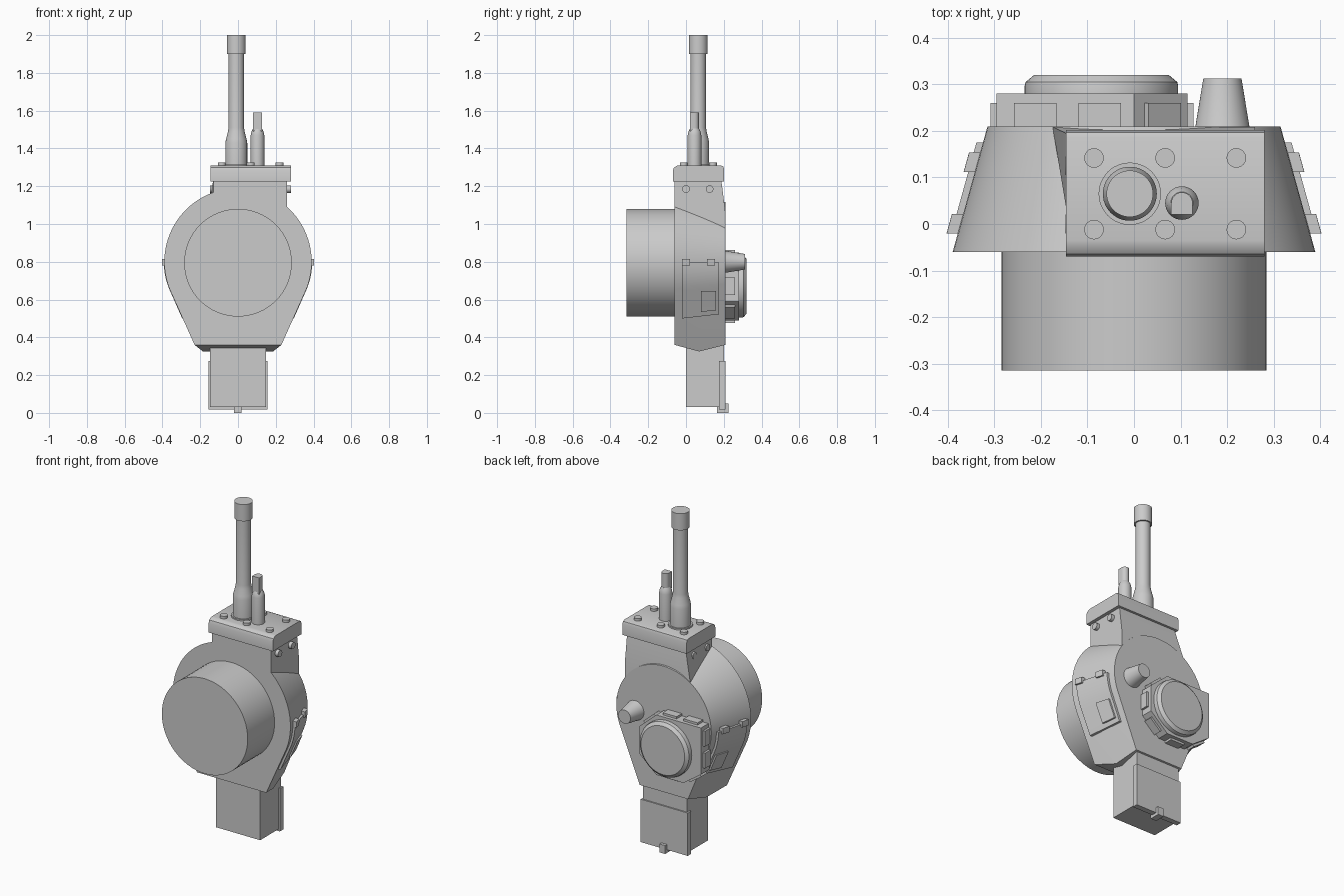
import bpy, bmesh, math
from mathutils import Matrix, Vector

cube = bpy.data.objects.get("Cube")
if cube:
    bpy.data.objects.remove(cube, do_unlink=True)

grey = bpy.data.materials.new("plain_grey")
grey.use_nodes = True
grey.diffuse_color = (0.6, 0.6, 0.6, 1)
grey.node_tree.nodes["Principled BSDF"].inputs["Base Color"].default_value = (0.6, 0.6, 0.6, 1)


def loft(name, rings, matrix=Matrix()):
    """Skin a stack of equal rings and cap both ends."""
    bm = bmesh.new()
    rows = [[bm.verts.new(matrix @ Vector(p)) for p in ring] for ring in rings]
    n = len(rows[0])
    for a, b in zip(rows, rows[1:]):
        for i in range(n):
            j = (i + 1) % n
            bm.faces.new((a[i], a[j], b[j], b[i]))
    bm.faces.new(rows[0])
    bm.faces.new(rows[-1])
    bmesh.ops.recalc_face_normals(bm, faces=bm.faces)
    mesh = bpy.data.meshes.new(name)
    bm.to_mesh(mesh)
    bm.free()
    mesh.materials.append(grey)
    obj = bpy.data.objects.new(name, mesh)
    bpy.context.collection.objects.link(obj)
    bpy.ops.object.select_all(action='DESELECT')
    obj.select_set(True)
    bpy.context.view_layer.objects.active = obj
    bpy.ops.object.shade_smooth_by_angle(angle=math.radians(30))
    return obj


def box(name, x0, x1, y0, y1, z0, z1):
    return loft(name, [[(x0, y0, z), (x1, y0, z), (x1, y1, z), (x0, y1, z)] for z in (z0, z1)])


AXES = {"Z": Matrix(), "Y": Matrix.Rotation(-math.pi / 2, 4, 'X'),
        "X": Matrix.Rotation(math.pi / 2, 4, 'Y')}


def turned(name, profile, loc, axis="Z", sides=48):
    """Round part from (radius, height) pairs along an axis."""
    rings = [[(r * math.cos(2 * math.pi * i / sides), r * math.sin(2 * math.pi * i / sides), h)
              for i in range(sides)] for r, h in profile]
    return loft(name, rings, Matrix.Translation(loc) @ AXES[axis])


# Turret shell: a tapering round shape with a narrowing tail
FRONT, BACK, MID_Z, TAIL_Z = -0.06, 0.21, 0.8, 0.36
DROP = math.radians(22)


def shell_radius(y):
    return 0.39 - 0.075 * (y - FRONT) / (BACK - FRONT)


def tail_width(y):
    return 0.23 - 0.07 * (y - FRONT) / (BACK - FRONT)


def shell_ring(y, tail_z, tail_x):
    r = shell_radius(y)
    ring = [(-tail_x, y, tail_z), (tail_x, y, tail_z)]
    for i in range(57):
        a = -DROP + (math.pi + 2 * DROP) * i / 56
        ring.append((r * math.cos(a), y, MID_Z + r * math.sin(a)))
    return ring


loft("turret_shell", [shell_ring(FRONT, TAIL_Z, 0.23), shell_ring(0.07, 0.325, 0.185),
                      shell_ring(BACK, TAIL_Z, 0.16)])

# Turret ring drum
turned("turret_drum", [(0.285, -0.315), (0.285, -0.05)], (0, 0, 0.795), "Y", 64)

# Neck that carries the gun
neck = []
for z, back, left in ((0.9, 0.209, -0.175), (1.06, 0.209, -0.175), (1.23, 0.187, -0.13)):
    neck.append([(-0.13, FRONT, z), (0.26, FRONT, z), (0.26, back, z), (left, back, z)])
loft("gun_neck", neck)

# Gun plate with rounded long edges
edge = [(-0.07, 1.225), (-0.07, 1.28), (-0.064, 1.298), (-0.05, 1.308), (-0.035, 1.31),
        (0.185, 1.31), (0.197, 1.305), (0.202, 1.29), (0.202, 1.225)]
loft("gun_plate", [[(x, y, z) for y, z in edge] for x in (-0.146, 0.28)])
for x in (-0.086, 0.067, 0.22):
    for y in (-0.012, 0.142):
        turned("plate_bolt", [(0.021, 0), (0.021, 0.016)], (x, y, 1.309), sides=24)
for y in (0, 0.125):
    for x in (-0.147, 0.255):
        turned("neck_bolt", [(0.02, 0), (0.02, 0.025)], (x, y, 1.185), "X", 24)

# Main gun and its muzzle
turned("gun_collar", [(0.067, 1.305), (0.067, 1.318)], (-0.009, 0.065, 0))
turned("gun_barrel", [(0.058, 1.3), (0.058, 1.43), (0.054, 1.45), (0.044, 1.49), (0.041, 1.51),
                      (0.041, 1.91)], (-0.009, 0.065, 0))
turned("gun_muzzle", [(0.05, 1.9), (0.05, 2.0)], (-0.009, 0.065, 0))

# Small gun beside it
turned("small_gun_jacket", [(0.036, 1.3), (0.036, 1.47), (0.032, 1.49), (0.024, 1.505)],
       (0.103, 0.045, 0), sides=32)
tip = [(0.023, -0.025)] + [(0.023 * math.cos(math.pi * i / 12), 0.023 * math.sin(math.pi * i / 12))
                           for i in range(13)] + [(-0.023, -0.025)]
loft("small_gun_tip", [[(0.103 + x, 0.045 + y, z) for x, y in tip] for z in (1.49, 1.59)])

# Stowage bin on the tail
box("stowage_bin", -0.147, 0.147, 0.0, 0.2, 0.03, 0.4)
box("bin_lid", -0.157, 0.155, 0.175, 0.208, 0.018, 0.275)
box("bin_latch", -0.02, 0.018, 0.163, 0.226, 0, 0.05)

# Commander's cupola: faceted base, vision blocks, round hatch
corners = [(-0.295, 0.85), (0, 0.85), (0.115, 0.75), (0.115, 0.59), (0, 0.49),
           (-0.18, 0.49), (-0.295, 0.57)]
loft("cupola_base", [[(x, y, z) for x, z in corners] for y in (0.2, 0.281)])
turned("cupola_hatch", [(0.165, 0.27), (0.165, 0.297), (0.163, 0.305), (0.145, 0.32)],
       (-0.07, 0, 0.67), "Y", 64)
for i, a in enumerate(corners):
    a, b = Vector(a), Vector(corners[(i + 1) % len(corners)])
    along = (b - a).normalized()
    out = Vector((-along.y, along.x))
    for spot in ((0.28, 0.75) if (b - a).length > 0.25 else (0.5,)):
        mid, half = a.lerp(b, spot), along * 0.046
        plan = [mid - half - out * 0.01, mid + half - out * 0.01,
                mid + half + out * 0.013, mid - half + out * 0.013]
        loft("vision_block", [[(p.x, y, p.y) for p in plan] for y in (0.205, 0.26)])

# Pistol port on the rear face
turned("pistol_port", [(0.062, 0.2), (0.058, 0.21), (0.041, 0.313)], (0.19, 0, 0.8), "Y")


def side_x(y, z):
    """Half width of the shell at a point on its flank."""
    r = shell_radius(y)
    turn_z = MID_Z - r * math.sin(DROP)
    if z > turn_z:
        return math.sqrt(r * r - (z - MID_Z) ** 2)
    t = (z - TAIL_Z) / (turn_z - TAIL_Z)
    return tail_width(y) + t * (r * math.cos(DROP) - tail_width(y))


def flank_plate(name, y0, y1, z0, z1, lift, skew=0.0):
    """Plate that follows the flank, built on both sides."""
    for side in (-1, 1):
        rings = []
        for i in range(13):
            t = i / 12
            ring = []
            for y, d in ((y0, -0.015), (y0, lift), (y1, lift), (y1, -0.015)):
                low = z0 + skew * (y - y0) / (y1 - y0)
                z = low + (z1 - low) * t
                ring.append((side * (side_x(y, z) + d), y, z))
            rings.append(ring)
        loft(name, rings)


# Side hatches with hinges and a small flap
flank_plate("side_hatch", -0.02, 0.175, 0.5, 0.795, 0.014, 0.022)
flank_plate("hatch_flap", 0.08, 0.16, 0.535, 0.645, 0.024, 0.008)
for y in (0.0, 0.132):
    flank_plate("hatch_hinge", y - 0.02, y + 0.022, 0.78, 0.815, 0.024)
